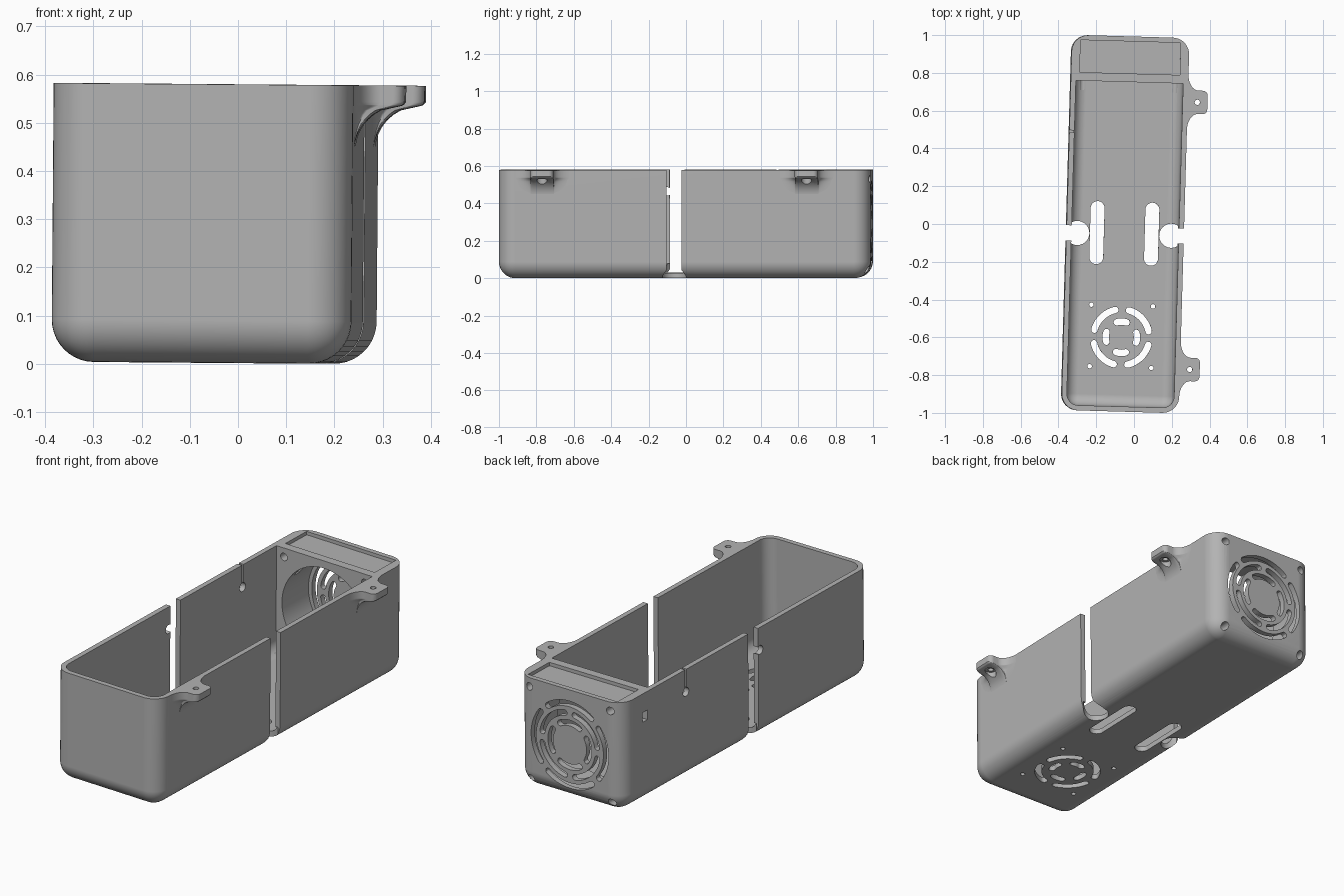
import bpy
import bmesh
from math import pi, cos, sin, sqrt, radians
from mathutils import Vector

W, L, H = 0.311, 0.9935, 0.578      # half width, half length, height
WALL, R = 0.027, 0.088              # wall thickness, outer corner radius
GAP_Y = -0.055                      # centre of the side gaps
FAN_Z = 0.289

if "Cube" in bpy.data.objects:
    bpy.data.objects.remove(bpy.data.objects["Cube"])

grey = bpy.data.materials.new("plain_grey")
grey.use_nodes = True
grey.diffuse_color = (0.45, 0.45, 0.45, 1)
grey.node_tree.nodes["Principled BSDF"].inputs["Base Color"].default_value = (0.45, 0.45, 0.45, 1)


def finish_mesh(name, bm):
    bmesh.ops.recalc_face_normals(bm, faces=bm.faces)
    mesh = bpy.data.meshes.new(name)
    bm.to_mesh(mesh)
    bm.free()
    mesh.materials.append(grey)
    obj = bpy.data.objects.new(name, mesh)
    bpy.context.collection.objects.link(obj)
    return obj


def block(name, lo, hi, radius=0, keep=lambda a, b: False):
    """Box whose edges are rounded unless keep() says otherwise."""
    bm = bmesh.new()
    bmesh.ops.create_cube(bm, size=1)
    lo, hi = Vector(lo), Vector(hi)
    for v in bm.verts:
        v.co = Vector([lo[i] + (hi[i] - lo[i]) * (v.co[i] + 0.5) for i in range(3)])
    if radius:
        edges = [e for e in bm.edges if not keep(*[v.co for v in e.verts])]
        bmesh.ops.bevel(bm, geom=edges, offset=radius, segments=10, profile=0.5,
                        affect='EDGES', clamp_overlap=True)
    return finish_mesh(name, bm)


def prism(name, points, axis, lo, hi):
    """Extrude a closed outline along an axis."""
    place = {'X': lambda u, v, w: (w, u, v),
             'Y': lambda u, v, w: (u, w, v),
             'Z': lambda u, v, w: (u, v, w)}[axis]
    bm = bmesh.new()
    a = [bm.verts.new(place(u, v, lo)) for u, v in points]
    b = [bm.verts.new(place(u, v, hi)) for u, v in points]
    bm.faces.new(a)
    bm.faces.new(b)
    for i in range(len(a)):
        j = (i + 1) % len(a)
        bm.faces.new((a[i], a[j], b[j], b[i]))
    return finish_mesh(name, bm)


def circle(u, v, r, n=32, stretch=0):
    """Circle outline, or a pill when stretched along v."""
    pts = []
    for i in range(n):
        t = 2 * pi * (i + 0.5) / n
        pts.append((u + r * cos(t), v + r * sin(t) + (stretch if sin(t) > 0 else -stretch)))
    return pts


def arc_slot(u, v, r, h, mid, half):
    """Curved slot outline with round ends."""
    n, a0, a1 = 14, mid - half, mid + half
    sweep = [a0 + (a1 - a0) * i / n for i in range(n + 1)]
    pts = [((r + h) * cos(a), (r + h) * sin(a)) for a in sweep]
    cap = [pi * i / 6 for i in range(1, 6)]
    pts += [(r * cos(a1) + h * cos(a1 + t), r * sin(a1) + h * sin(a1 + t)) for t in cap]
    pts += [((r - h) * cos(a), (r - h) * sin(a)) for a in reversed(sweep)]
    pts += [(r * cos(a0) + h * cos(a0 + pi + t), r * sin(a0) + h * sin(a0 + pi + t)) for t in cap]
    return [(u + p, v + q) for p, q in pts]


def carve(obj, cutters):
    for c in cutters:
        m = obj.modifiers.new("cut", 'BOOLEAN')
        m.operation, m.solver, m.object = 'DIFFERENCE', 'EXACT', c
    deps = bpy.context.evaluated_depsgraph_get()
    mesh = bpy.data.meshes.new_from_object(obj.evaluated_get(deps))
    obj.modifiers.clear()
    obj.data = mesh
    for c in cutters:
        bpy.data.objects.remove(c)


# Tray body and its cavity, leaving a solid block for the fan at the back
top = H + 0.2
body = block("case_body", (-W, -L, 0), (W, L, H), R,
             lambda a, b: a.z > H - 0.01 and b.z > H - 0.01)
back = 0.752
cuts = [block("cavity", (-W + WALL, -L + WALL, WALL), (W - WALL, back, top), R - WALL,
              lambda a, b: (a.z > H and b.z > H) or (a.y > 0 and b.y > 0))]

# Fan bore, shallow top recess and side cable window
cuts.append(prism("bore", circle(0, FAN_Z, 0.25, 64), 'Y', back - 0.05, L - 0.03))
cuts.append(block("top_recess", (-0.265, 0.797, H - 0.018), (0.265, 0.967, top)))
cuts.append(block("cable_window", (-W - 0.05, 0.79, 0.43), (-0.15, 0.83, 0.48)))

# Back grille: three rings of curved slots
for k, r in enumerate((0.215, 0.165, 0.115)):
    for q in range(4):
        mid = q * pi / 2 + (pi / 4 if k == 1 else 0)
        cuts.append(prism("grille", arc_slot(0, FAN_Z, r, 0.015, mid, pi / 4 - 0.03 / r),
                          'Y', L - 0.06, L + 0.05))

# Floor grille: long arcs outside, short arcs inside
for q in range(4):
    cuts.append(prism("floor_arc", arc_slot(0, -0.6, 0.148, 0.017, (q + 0.5) * pi / 2, 0.54),
                      'Z', -0.05, 0.1))
    cuts.append(prism("floor_arc", arc_slot(0, -0.6, 0.083, 0.017, q * pi / 2, 0.32),
                      'Z', -0.05, 0.1))

# Screw holes around both grilles
for sx in (-1, 1):
    for sy in (-1, 1):
        cuts.append(prism("screw", circle(sx * 0.24, FAN_Z + sy * 0.242, 0.02, 20),
                          'Y', back - 0.05, L + 0.05))
        cuts.append(prism("screw", circle(sx * 0.163, -0.595 + sy * 0.163, 0.012, 16),
                          'Z', -0.05, 0.1))

# Side gaps with round floor bites and long floor slots
for s in (-1, 1):
    cuts.append(block("gap", (s * 0.33 - 0.07, GAP_Y - 0.04, 0.03),
                      (s * 0.33 + 0.07, GAP_Y + 0.04, top)))
    cuts.append(prism("bite", circle(s * 0.249, GAP_Y, 0.064, 40), 'Z', -0.05, 0.075))
    cuts.append(prism("long_slot", circle(s * 0.145, -0.05, 0.037, 32, 0.13), 'Z', -0.05, 0.1))

# Keyhole and gap notch in one side wall
for y in (0.482, GAP_Y - 0.054):
    cuts.append(prism("wire_hole", circle(y, 0.46, 0.023, 24), 'X', -W - 0.05, -W + 0.06))
cuts.append(block("wire_slit", (-W - 0.05, 0.476, 0.46), (-W + 0.06, 0.488, top)))
carve(body, cuts)


# Mounting ears: flared outline lofted down into the wall
def ear(name, y):
    reach, tip, base, r = 0.105, 0.062, 0.15, 0.025
    half = []
    for i in range(9):                       # concave flare
        t = i / 8 * pi / 2
        half.append((0.055 * (1 - cos(t)), base - (base - tip) * sin(t)))
    for i in range(7):                       # rounded tip
        t = i / 6 * pi / 2
        half.append((reach - r + r * sin(t), tip - r + r * cos(t)))
    outline = half + [(u, -v) for u, v in reversed(half)]
    levels = [(H, 1), (H - 0.034, 1), (H - 0.04, 0.95)]
    for i in range(11):                      # concave underside
        d = i / 10
        levels.append((H - 0.042 - 0.095 * d, 0.9 * (1 - sqrt(1 - (1 - d) ** 2))))
    bm = bmesh.new()
    rings = []
    for z, s in levels:
        pts = [(-0.012, base)] + [(u * s, v) for u, v in outline] + [(-0.012, -base)]
        # the sides draw in slightly as the ear sinks into the wall
        rings.append([bm.verts.new((W + u - 0.0005, y + v, z)) for u, v in pts])
    for a, b in zip(rings, rings[1:]):
        for i in range(len(a)):
            j = (i + 1) % len(a)
            bm.faces.new((a[i], a[j], b[j], b[i]))
    bm.faces.new(rings[0])
    bm.faces.new(rings[-1])
    obj = finish_mesh(name, bm)
    x = W + 0.051
    carve(obj, [prism("hole", circle(x, y, 0.014, 20), 'Z', 0.3, top),
                prism("head_pocket", circle(x, y, 0.028, 24), 'Z', 0.3, H - 0.042)])
    return obj


parts = [body, ear("back_ear", 0.655), ear("front_ear", -0.76)]

# Shading and the slight overall skew of the whole case
for obj in parts:
    bpy.ops.object.select_all(action='DESELECT')
    obj.select_set(True)
    bpy.context.view_layer.objects.active = obj
    bpy.ops.object.shade_smooth_by_angle(angle=radians(30))
    m = obj.modifiers.new("even_normals", 'WEIGHTED_NORMAL')
    m.keep_sharp = True
    obj.rotation_euler = (0, radians(0.46), radians(-1.65))
    obj.location = (-0.05, 0, 0.002)
